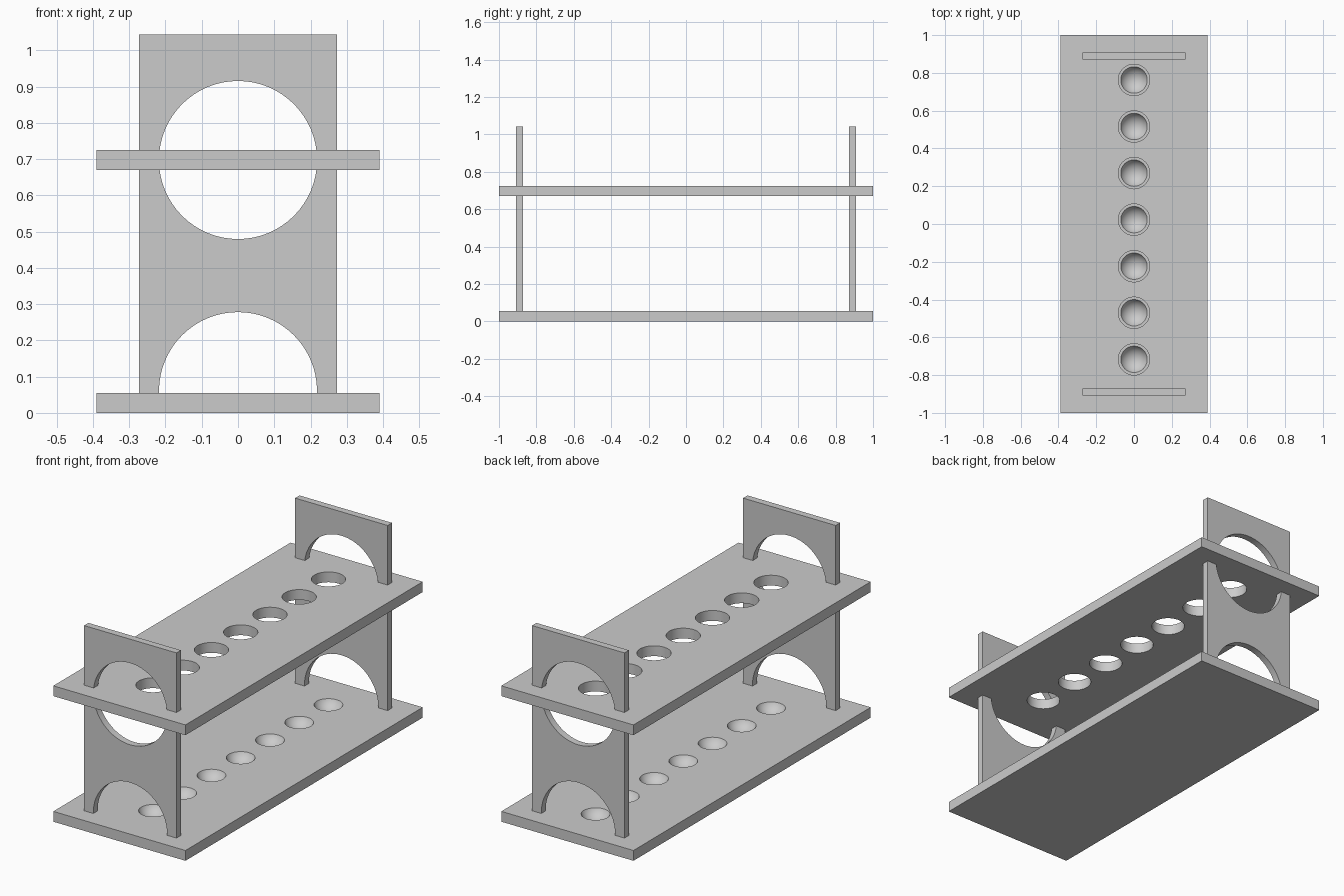
import bpy
import math

cube = bpy.data.objects.get("Cube")
if cube:
    bpy.data.objects.remove(cube, do_unlink=True)

grey = bpy.data.materials.new("light_grey")
grey.use_nodes = True
grey.diffuse_color = (0.6, 0.6, 0.6, 1)
grey.node_tree.nodes["Principled BSDF"].inputs["Base Color"].default_value = (0.6, 0.6, 0.6, 1)

BOARD_W, BOARD_L, BOARD_T = 0.78, 2.0, 0.055
SHELF_Z = 0.67
PANEL_W, PANEL_T, PANEL_TOP = 0.546, 0.037, 1.043
OPENING_R = 0.218
HOLE_R, CUP_R, CUP_DEPTH = 0.083, 0.07, 0.045
HOLE_YS = [0.023 + 0.2465 * i for i in range(-3, 4)]


def box(name, size, center):
    bpy.ops.mesh.primitive_cube_add(size=1, location=center)
    ob = bpy.context.object
    ob.name = name
    ob.scale = size
    bpy.ops.object.transform_apply(location=False, rotation=False, scale=True)
    ob.data.materials.append(grey)
    return ob


def cylinder(radius, depth, center, along_y=False):
    turn = (math.pi / 2, 0, 0) if along_y else (0, 0, 0)
    bpy.ops.mesh.primitive_cylinder_add(vertices=64, radius=radius, depth=depth,
                                        location=center, rotation=turn)
    return bpy.context.object


def sphere(radius, center):
    bpy.ops.mesh.primitive_uv_sphere_add(segments=48, ring_count=32,
                                         radius=radius, location=center)
    return bpy.context.object


def cut(ob, cutters):
    """Subtract each cutter, then discard it and smooth the round walls."""
    for cutter in cutters:
        cutter.data.materials.append(grey)
        bpy.ops.object.select_all(action="DESELECT")
        bpy.context.view_layer.objects.active = ob
        ob.select_set(True)
        mod = ob.modifiers.new("cut", "BOOLEAN")
        mod.operation = "DIFFERENCE"
        mod.solver = "EXACT"
        mod.object = cutter
        bpy.ops.object.modifier_apply(modifier=mod.name)
        bpy.data.objects.remove(cutter, do_unlink=True)
    bpy.ops.object.shade_smooth_by_angle(angle=math.radians(30))


# Base board with a row of shallow round cups
base = box("base_board", (BOARD_W, BOARD_L, BOARD_T), (0, 0, BOARD_T / 2))
ball_r = (CUP_R ** 2 + CUP_DEPTH ** 2) / (2 * CUP_DEPTH)
ball_z = BOARD_T - CUP_DEPTH + ball_r
cut(base, [sphere(ball_r, (0, y, ball_z)) for y in HOLE_YS])

# Upper shelf with a row of through holes
shelf_mid = SHELF_Z + BOARD_T / 2
shelf = box("upper_shelf", (BOARD_W, BOARD_L, BOARD_T), (0, 0, shelf_mid))
cut(shelf, [cylinder(HOLE_R, 0.2, (0, y, shelf_mid)) for y in HOLE_YS])

# End panels, each with a round opening and an arch at the foot
PANEL_FOOT = 0.03
for name, y in (("front_panel", -0.89), ("back_panel", 0.89)):
    panel = box(name, (PANEL_W, PANEL_T, PANEL_TOP - PANEL_FOOT),
                (0, y, (PANEL_TOP + PANEL_FOOT) / 2))
    cut(panel, [cylinder(OPENING_R, 0.2, (0, y, z), along_y=True)
                for z in (shelf_mid, 0.06)])
